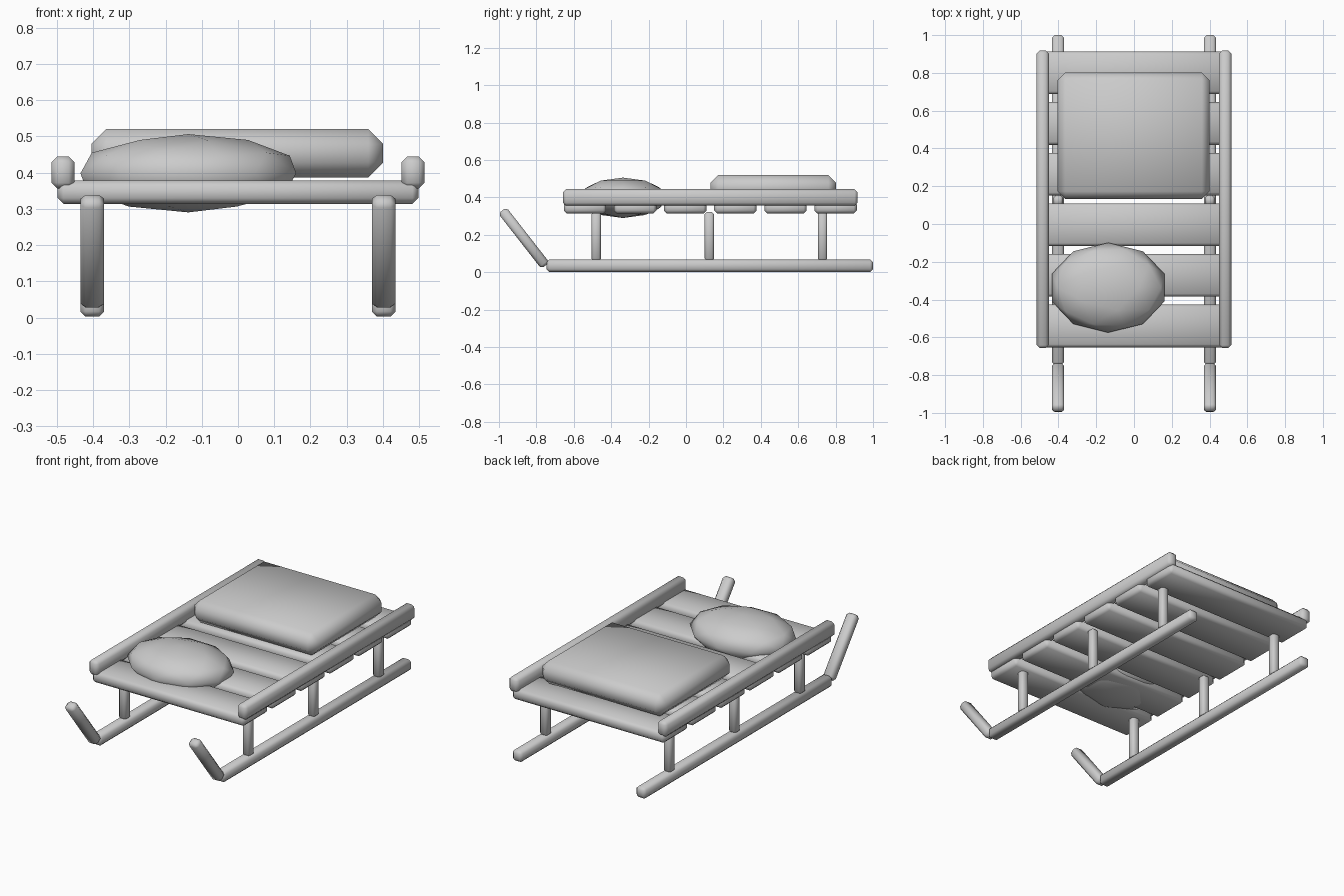
import bpy
import math

cube = bpy.data.objects.get("Cube")
if cube:
    bpy.data.objects.remove(cube, do_unlink=True)

# Single flat colour
grey = bpy.data.materials.new("plain_grey")
grey.use_nodes = True
grey.diffuse_color = (0.6, 0.6, 0.6, 1)
grey.node_tree.nodes["Principled BSDF"].inputs["Base Color"].default_value = (0.6, 0.6, 0.6, 1)


def finish(obj, name):
    obj.name = name
    obj.data.name = name
    obj.data.materials.append(grey)
    obj.data.shade_smooth()
    return obj


def bar(name, center, size, chamfer, tilt=0):
    """Softly shaded box with single-step chamfers."""
    bpy.ops.mesh.primitive_cube_add(size=1, location=center, rotation=(tilt, 0, 0))
    obj = bpy.context.object
    obj.scale = size
    bpy.ops.object.transform_apply(location=False, rotation=False, scale=True)
    mod = obj.modifiers.new("chamfer", 'BEVEL')
    mod.width = chamfer
    mod.segments = 1
    mod.limit_method = 'NONE'
    return finish(obj, name)


# Deck slats
for i in range(6):
    bar(f"deck_slat_{i + 1}", (0, -0.54 + 0.268 * i, 0.346), (0.995, 0.226, 0.065), 0.016)

# Runners, upturned tips, posts and side rails on both sides
for side, s in (("left", 1), ("right", -1)):
    x = 0.402 * s
    bar(f"{side}_runner", (x, 0.127, 0.035), (0.065, 1.745, 0.065), 0.014)
    bar(f"{side}_runner_tip", (x, -0.867, 0.183), (0.065, 0.055, 0.374), 0.014, math.radians(38))
    for i, y in enumerate((-0.48, 0.125, 0.73)):
        bar(f"{side}_post_{i + 1}", (x, y, 0.192), (0.05, 0.05, 0.26), 0.011)
    bar(f"{side}_rail", (0.483 * s, 0.13, 0.4), (0.064, 1.575, 0.088), 0.016)

# Seat cushion
bar("cushion", (-0.002, 0.467, 0.453), (0.805, 0.67, 0.133), 0.041)

# Soft sack resting through the front slats
bpy.ops.mesh.primitive_ico_sphere_add(subdivisions=2, radius=1, location=(-0.137, -0.337, 0.398))
sack = bpy.context.object
sack.scale = (0.313, 0.238, 0.108)
bpy.ops.object.transform_apply(location=False, rotation=False, scale=True)
finish(sack, "sack")
